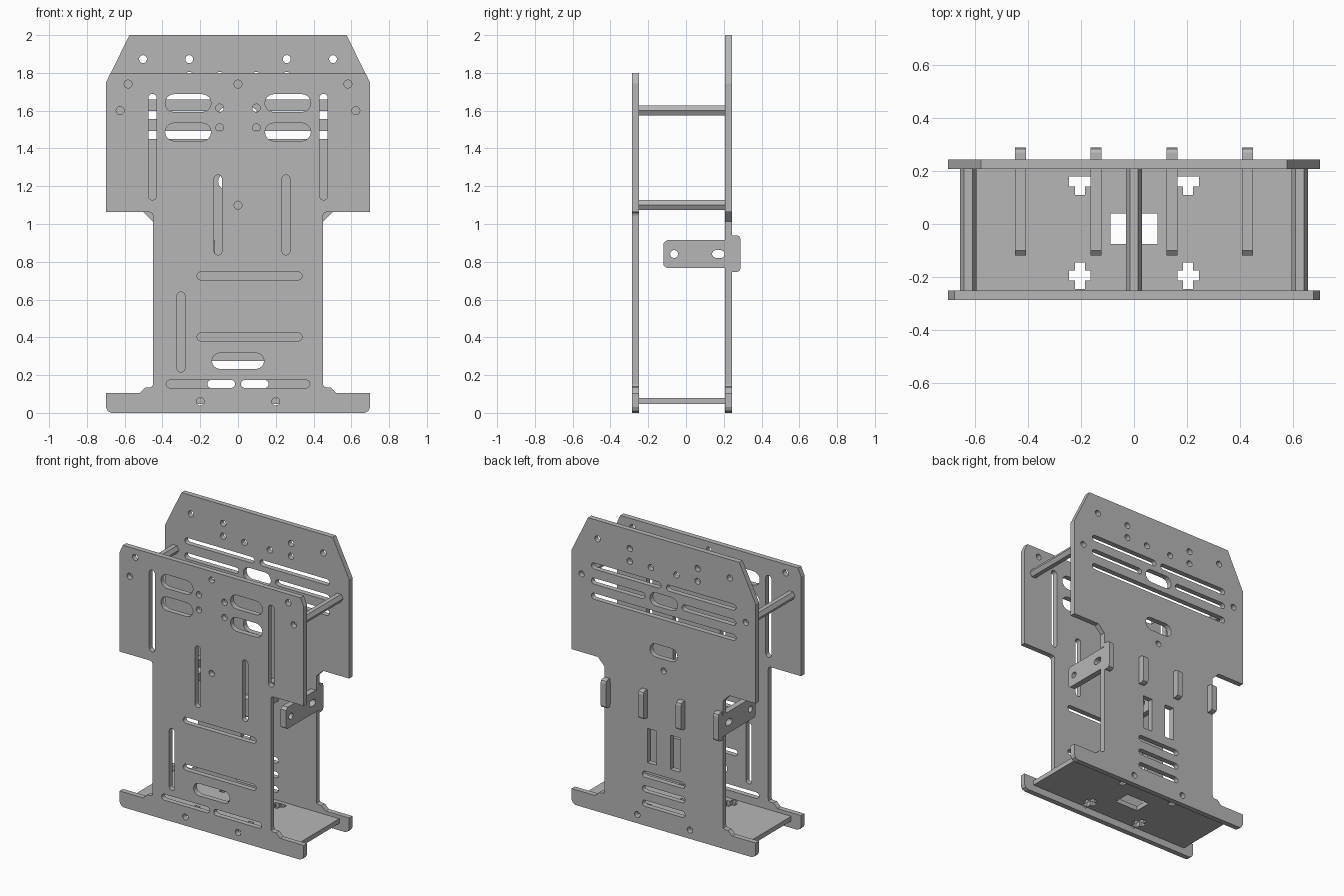
import bpy
import math
from mathutils import Matrix

cube = bpy.data.objects.get("Cube")
if cube:
    bpy.data.objects.remove(cube, do_unlink=True)

grey = bpy.data.materials.new("light_grey")
grey.use_nodes = True
colour = (0.47, 0.47, 0.47, 1)
grey.diffuse_color = colour
grey.node_tree.nodes["Principled BSDF"].inputs["Base Color"].default_value = colour

# Matrices that take a flat drawing (a, b, thickness) into the model
UPRIGHT = Matrix(((1, 0, 0, 0), (0, 0, -1, 0), (0, 1, 0, 0), (0, 0, 0, 1)))
SIDEWAYS = Matrix(((0, 0, 1, 0), (1, 0, 0, 0), (0, 1, 0, 0), (0, 0, 0, 1)))
FLAT = Matrix.Identity(4)
PLATE = 0.036
BORE = 0.042


def slot(a, b, w, h, steps=8):
    """Round-ended slot; a circle when w equals h."""
    r = min(w, h) / 2
    pts = []
    for i in range(2 * (steps + 1)):
        end = 1 if i <= steps else -1
        t = math.pi * (i - (i > steps)) / steps
        if w >= h:
            t -= math.pi / 2
        pts.append((a + r * math.cos(t) + (end * (w / 2 - r) if w >= h else 0),
                    b + r * math.sin(t) + (end * (h / 2 - r) if h > w else 0)))
    return pts if w != h else [p for i, p in enumerate(pts) if i not in (steps, 2 * steps + 1)]


def bore(a, b):
    return slot(a, b, BORE, BORE)


def box(a, b, w, h):
    return [(a - w / 2, b - h / 2), (a + w / 2, b - h / 2),
            (a + w / 2, b + h / 2), (a - w / 2, b + h / 2)]


def cross(a, b, w, h, arm):
    q = [(w, -arm), (w, arm), (arm, arm), (arm, h)]
    right = [(arm, -h), (arm, -arm)] + q
    return [(a + x, b + y) for x, y in right] + [(a - x, b + y) for x, y in reversed(right)]


def mirrored(half):
    return half + [(-x, z) for x, z in reversed(half)]


def sheet(name, outline, holes, thick, frame, centre):
    """Cut sheet: filled outline with holes, given a thickness."""
    cu = bpy.data.curves.new(name, 'CURVE')
    cu.dimensions = '2D'
    cu.fill_mode = 'BOTH'
    cu.extrude = thick / 2
    for pts in [outline] + holes:
        sp = cu.splines.new('POLY')
        sp.points.add(len(pts) - 1)
        for p, (a, b) in zip(sp.points, pts):
            p.co = (a, b, 0, 1)
        sp.use_cyclic_u = True
    tmp = bpy.data.objects.new(name + "_drawing", cu)
    bpy.context.collection.objects.link(tmp)
    graph = bpy.context.evaluated_depsgraph_get()
    me = bpy.data.meshes.new_from_object(tmp.evaluated_get(graph))
    bpy.data.objects.remove(tmp, do_unlink=True)
    me.transform(Matrix.Translation(centre) @ frame)
    me.name = name
    me.materials.clear()
    me.materials.append(grey)
    for poly in me.polygons:
        poly.use_smooth = False
        poly.material_index = 0
    ob = bpy.data.objects.new(name, me)
    bpy.context.collection.objects.link(ob)
    return ob


# Shared foot flange and waist, right half from the bottom up
foot = [(0.67, 0), (0.69, 0.01), (0.7, 0.03), (0.7, 0.105), (0.52, 0.105),
        (0.49, 0.135), (0.465, 0.135), (0.453, 0.14), (0.45, 0.152)]
foot_bores = [bore(s * 0.2, 0.06) for s in (-1, 1)]
rod_spots = [(-0.624, 1.6), (0.624, 1.6), (0, 1.1)]
rod_bores = [bore(*p) for p in rod_spots]

# Front plate
front_outline = mirrored(foot + [(0.45, 1.045), (0.455, 1.058), (0.467, 1.063),
                                 (0.7, 1.063), (0.7, 1.745), (0.675, 1.8)])
front_holes = foot_bores + rod_bores + [bore(0, 1.741)]
for s in (-1, 1):
    front_holes += [slot(s * 0.453, 1.408, 0.044, 0.562),
                    slot(s * 0.264, 1.64, 0.243, 0.095),
                    slot(s * 0.264, 1.487, 0.243, 0.095),
                    bore(s * 0.582, 1.741), bore(s * 0.097, 1.614), bore(s * 0.097, 1.51),
                    slot(s * 0.198, 0.153, 0.365, BORE)]
front_holes += [slot(x, 1.048, BORE, 0.424) for x in (-0.106, 0.254)]
front_holes += [slot(0.061, z, 0.556, BORE) for z in (0.725, 0.402)]
front_holes += [slot(-0.302, 0.428, BORE, 0.424), slot(0, 0.275, 0.276, 0.084)]
sheet("front_plate", front_outline, front_holes, PLATE, UPRIGHT, (0, -0.268, 0))

# Back plate, with open notches for the outer brackets
back_outline = mirrored(foot + [(0.45, 0.767), (0.405, 0.767), (0.405, 0.915), (0.45, 0.915),
                                (0.45, 1.012), (0.5, 1.063), (0.7, 1.063),
                                (0.7, 1.745), (0.575, 2)])
back_holes = foot_bores + rod_bores
for s in (-1, 1):
    back_holes += [bore(s * 0.503, 1.873), bore(s * 0.258, 1.873),
                   bore(s * 0.258, 1.785), bore(s * 0.097, 1.785),
                   slot(s * 0.285, 1.68, 0.53, BORE), slot(s * 0.345, 1.576, 0.41, BORE),
                   box(s * 0.088, 0.555, 0.07, 0.235)]
back_holes += [slot(0, 1.472, 1.1, BORE),
               slot(0, 1.576, 0.21, 0.09), slot(0, 1.225, 0.21, 0.09)]
back_holes += [slot(0, z, 0.325, BORE) for z in (0.153, 0.253, 0.353)]
sheet("back_plate", back_outline, back_holes, PLATE, UPRIGHT, (0, 0.225, 0))

# Floor plate between the two uprights
floor_holes = [cross(s * 0.204, y, 0.041, 0.05, 0.019) for s in (-1, 1) for y in (0.16, -0.194)]
floor_holes.append(box(0, -0.018, 0.178, 0.116))
sheet("floor_plate", box(0, -0.0215, 1.25, 0.457), floor_holes, 0.032, FLAT, (0, 0, 0.064))

# Hooked brackets through the back plate
bracket_outline = [(-0.118, 0.78), (-0.1, 0.767), (0.243, 0.767), (0.243, 0.746),
                   (0.27, 0.746), (0.283, 0.752), (0.288, 0.765), (0.288, 0.92),
                   (0.283, 0.934), (0.27, 0.94), (0.243, 0.94), (0.243, 0.915),
                   (-0.1, 0.915), (-0.118, 0.9)]
bracket_holes = [bore(-0.063, 0.841), slot(0.171, 0.841, 0.066, BORE)]
for label, x in (("outer_right", -0.427), ("inner_right", -0.143),
                 ("inner_left", 0.143), ("outer_left", 0.427)):
    sheet("bracket_" + label, bracket_outline, bracket_holes, 0.04, SIDEWAYS, (x, 0, 0))

# Hexagonal spacer rods
for label, (x, z) in zip(("right", "left", "middle"), rod_spots):
    hexagon = [(x + 0.0305 * math.cos(i * math.pi / 3), z + 0.0305 * math.sin(i * math.pi / 3))
               for i in range(6)]
    sheet("spacer_rod_" + label, hexagon, [], 0.457, UPRIGHT, (0, -0.0215, 0))
